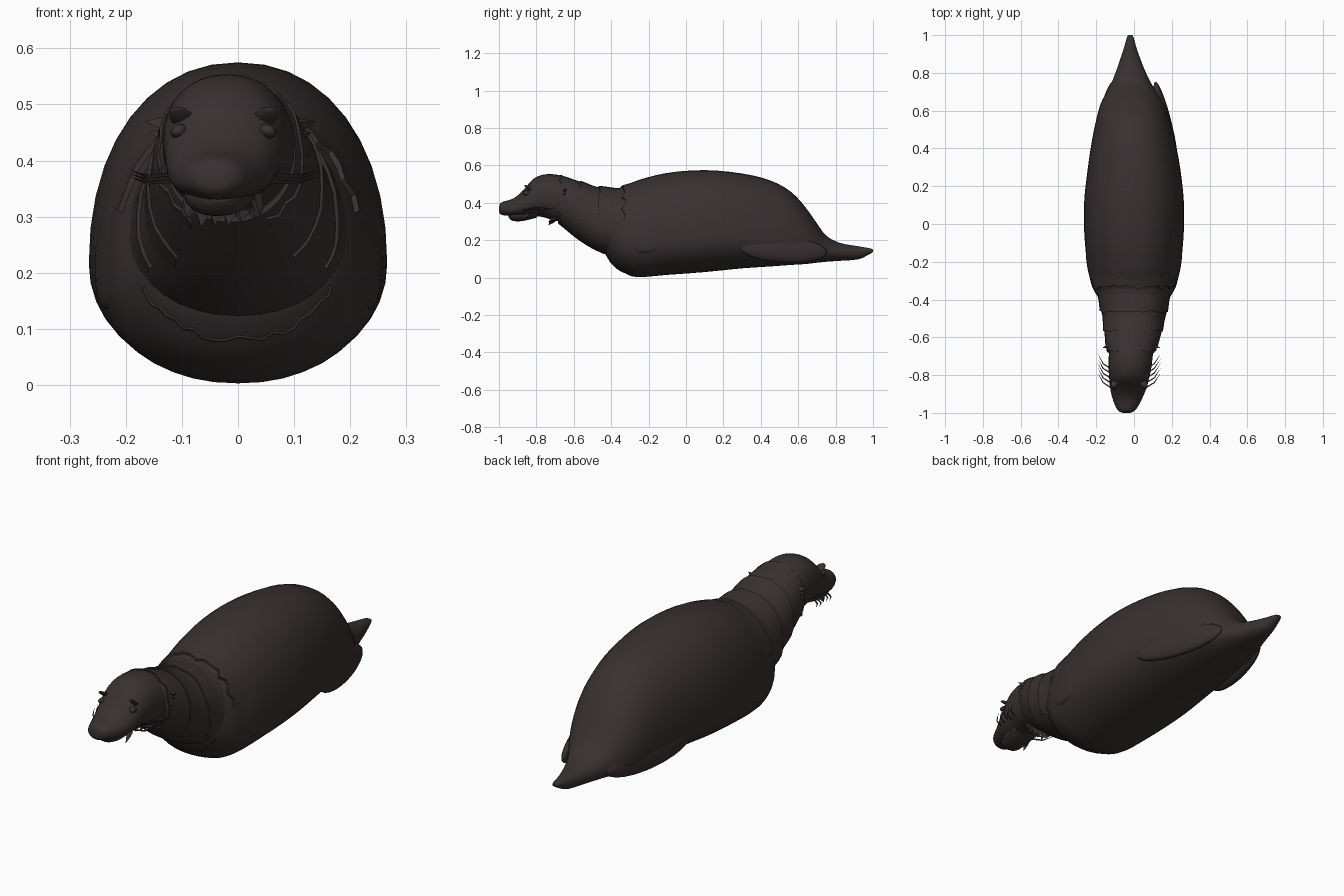
import bpy, bmesh, math, random
from mathutils import Vector

if "Cube" in bpy.data.objects:
    bpy.data.objects.remove(bpy.data.objects["Cube"])

random.seed(4)


def material(name, rgb):
    m = bpy.data.materials.new(name)
    m.diffuse_color = (*rgb, 1)
    m.use_nodes = True
    m.node_tree.nodes["Principled BSDF"].inputs["Base Color"].default_value = m.diffuse_color
    return m


HIDE = material("dark brown hide", (0.040, 0.030, 0.030))


def finish(name, bm, smooth=True, angle=35):
    bmesh.ops.recalc_face_normals(bm, faces=bm.faces)
    me = bpy.data.meshes.new(name)
    bm.to_mesh(me)
    bm.free()
    ob = bpy.data.objects.new(name, me)
    bpy.context.collection.objects.link(ob)
    me.materials.append(HIDE)
    if smooth:
        bpy.ops.object.select_all(action='DESELECT')
        ob.select_set(True)
        bpy.context.view_layer.objects.active = ob
        bpy.ops.object.shade_smooth_by_angle(angle=math.radians(angle))
    return ob


def refine(st, sub=3):
    """Catmull-Rom refinement of the stations."""
    out = []
    for i in range(len(st) - 1):
        p = [st[max(0, min(len(st) - 1, i + k))] for k in (-1, 0, 1, 2)]
        for s in range(sub):
            t = s / sub
            out.append([0.5 * (2 * b + (c - a) * t + (2 * a - 5 * b + 4 * c - d) * t * t
                               + (3 * b - a - 3 * c + d) * t ** 3) for a, b, c, d in zip(*p)])
    return out + [list(st[-1])]


def point(s, a, grow=0.0):
    """Egg-shaped section: s = y, centre x, half width, bottom z, top z, widest fraction."""
    y, cx, hw, zb, zt, f = s
    zm = zb + (zt - zb) * f
    e = 2 / 2.15
    c, n = math.cos(a), math.sin(a)
    x = math.copysign(abs(c) ** e, c) * (hw + grow)
    h = (zt - zm if n > 0 else zm - zb) + grow
    return Vector((cx + x, y, max(0, zm + math.copysign(abs(n) ** e, n) * h)))


def loft(name, st, sides=40, sub=3):
    bm = bmesh.new()
    rings = [[bm.verts.new(point(s, 2 * math.pi * i / sides)) for i in range(sides)]
             for s in refine(st, sub)]
    for r, q in zip(rings, rings[1:]):
        for i in range(sides):
            j = (i + 1) % sides
            bm.faces.new((r[i], r[j], q[j], q[i]))
    bm.faces.new(rings[0])
    bm.faces.new(rings[-1])
    return finish(name, bm)


# Main body with tapering flat tail
BODY = [(-0.435, 0, 0.12, 0.14, 0.38, .4), (-0.42, 0, 0.16, 0.105, 0.44, .4),
        (-0.38, 0, 0.195, 0.055, 0.47, .4), (-0.33, 0, 0.222, 0.025, 0.487, .38),
        (-0.26, 0, 0.238, 0.003, 0.52, .37), (-0.1, 0, 0.26, 0.015, 0.56, .35),
        (0.1, 0, 0.265, 0.03, 0.575, .35), (0.3, 0, 0.244, 0.05, 0.557, .34),
        (0.45, -.003, 0.218, 0.06, 0.52, .32), (0.56, -.006, 0.192, 0.068, 0.46, .31),
        (0.64, -.01, 0.165, 0.073, 0.375, .30), (0.7, -.012, 0.132, 0.08, 0.29, .32),
        (0.75, -.015, 0.103, 0.085, 0.225, .38), (0.82, -.018, 0.073, 0.09, 0.187, .45),
        (0.92, -.02, 0.037, 0.098, 0.168, .5), (0.98, -.02, 0.02, 0.125, 0.158, .5),
        (1.0, -.02, 0.012, 0.138, 0.15, .5)]
loft("body", BODY)

# Neck, its front edge standing slightly proud of the head
NECK = [(-0.685, -.015, 0.118, 0.29, 0.546, .5), (-0.65, -.013, 0.137, 0.262, 0.542, .5),
        (-0.58, -.006, 0.15, 0.205, 0.518, .5), (-0.5, 0, 0.165, 0.155, 0.492, .45),
        (-0.42, 0, 0.184, 0.12, 0.476, .42), (-0.34, 0, 0.2, 0.1, 0.482, .4),
        (-0.25, 0, 0.2, 0.1, 0.48, .4)]
loft("neck", NECK, 32)

# Head and muzzle
HEAD = [(-1.0, -.04, 0.02, 0.35, 0.378, .5), (-0.99, -.04, 0.042, 0.338, 0.4, .5),
        (-0.965, -.038, 0.06, 0.332, 0.41, .45), (-0.92, -.035, 0.08, 0.33, 0.425, .4),
        (-0.87, -.03, 0.096, 0.328, 0.468, .4), (-0.82, -.026, 0.105, 0.328, 0.525, .45),
        (-0.77, -.022, 0.112, 0.325, 0.549, .48), (-0.71, -.018, 0.116, 0.308, 0.553, .5),
        (-0.63, -.012, 0.118, 0.29, 0.535, .5), (-0.55, -.005, 0.12, 0.26, 0.49, .5)]
loft("head", HEAD, 32)

# Lower jaw
loft("jaw", [(-0.95, -.04, 0.03, 0.325, 0.36, .5), (-0.93, -.04, 0.05, 0.305, 0.37, .5),
             (-0.88, -.035, 0.062, 0.302, 0.38, .5), (-0.8, -.03, 0.07, 0.32, 0.39, .5)], 16)


def ellipsoid(name, loc, rad, rot=(0, 0, 0), seg=20, angle=40):
    bm = bmesh.new()
    bmesh.ops.create_uvsphere(bm, u_segments=seg, v_segments=seg // 2, radius=1)
    ob = finish(name, bm, angle=angle)
    ob.location, ob.scale, ob.rotation_euler = loc, rad, rot
    return ob


# Nose pad, a small pentagon
bm = bmesh.new()
ring = [bm.verts.new((-.048 + x, y, z)) for x, y, z in
        ((0, -.99, .39), (.027, -.985, .374), (.022, -.99, .346), (-.022, -.99, .346), (-.027, -.985, .374))]
tip = bm.verts.new((-.048, -1.0, .365))
for i in range(5):
    bm.faces.new((ring[i], ring[(i + 1) % 5], tip))
bm.faces.new(ring)
finish("nose", bm, False)

# Eyes, brows, side flippers and hind skirts, mirrored
for s in (-1, 1):
    ellipsoid("eye", (-.026 + s * .078, -.852, .452), (.016, .022, .013), (0, .3 * s, .4 * s), 12)
    ellipsoid("brow", (-.026 + s * .074, -.838, .476), (.02, .035, .008), (-.6, .4 * s, .3 * s), 12)
    ellipsoid("side_flipper", (s * .222, -.2, .25), (.026, .14, .115), (.25, -.12 * s, -.14 * s), 28)
    ellipsoid("hind_flipper", (s * .168, .52, .15), (.034, .24, .07), (-.06, -.1 * s, .24 * s), 28)


def at(st, y):
    """Section of a station list at position y."""
    for p, q in zip(st, st[1:]):
        if p[0] <= y <= q[0]:
            t = (y - p[0]) / (q[0] - p[0])
            return [a + (b - a) * t for a, b in zip(p, q)]


def fold(name, st, y0, y1, a0, a1, lift, ragged, n=22):
    """Ragged skin fold over part of a loft; its front edge lifts off."""
    bm = bmesh.new()
    rows = []
    for i in range(n + 1):
        a = math.radians(a0 + (a1 - a0) * i / n)
        w = random.uniform(-ragged, ragged)
        sf, sb = at(st, y0 + abs(w)), at(st, y1)
        rows.append([bm.verts.new(p) for p in
                     (point(sf, a, 0), point(sf, a, lift), point(sb, a, -.003))])
    for p, q in zip(rows, rows[1:]):
        for k in (0, 1):
            bm.faces.new((p[k], q[k], q[k + 1], p[k + 1]))
    finish(name, bm, True, 30)


fold("shoulder_fold", BODY, -.35, -.2, 20, 160, .01, .03)
fold("chest_fold", BODY, -.41, -.3, 200, 340, .006, .01)
fold("neck_fold_rear", NECK, -.47, -.36, -30, 210, .007, .012)
fold("neck_fold_front", NECK, -.57, -.48, -50, 230, .006, .008)
fold("hood_edge", NECK, -.68, -.62, -60, 240, .006, .015, 30)


def spike(bm, base, tip, r, mid=None):
    """Thin three-sided spike, optionally bent at a middle point."""
    d = (tip - base).normalized()
    u = d.orthogonal().normalized()
    v = d.cross(u)
    rows = []
    for c, k in ((base, r), (mid or (base + tip) / 2, r * .7)):
        rows.append([bm.verts.new(c + (u * math.cos(t) + v * math.sin(t)) * k)
                     for t in (0, 2.094, 4.189)])
    e = bm.verts.new(tip)
    for i in range(3):
        j = (i + 1) % 3
        bm.faces.new((rows[0][i], rows[0][j], rows[1][j], rows[1][i]))
        bm.faces.new((rows[1][i], rows[1][j], e))


# Whiskers sweeping back from the muzzle
bm = bmesh.new()
for s in (-1, 1):
    for i in range(5):
        y, z = -.87 + .025 * i, .365 + .006 * (i % 3)
        spike(bm, Vector((-.03 + s * .085, y, z)), Vector((-.025 + s * .168, y + .085, z + .006)), .005,
              Vector((-.028 + s * .135, y + .03, z - .004)))
finish("whiskers", bm, False)

# Pointed tufts behind the cheeks and ragged flaps below the chin
bm = bmesh.new()
for s in (-1, 1):
    for z, dx in ((.46, .152), (.44, .145), (.40, .14), (.37, .135)):
        spike(bm, Vector((-.014 + s * .1, -.64, z)),
              Vector((-.014 + s * dx, -.655, z + .01)), .018)
for i in range(6):
    x = -.09 + .024 * i
    spike(bm, Vector((x, -.86 + .02 * (i % 2), .34)),
          Vector((x + random.uniform(-.01, .01), -.89, random.uniform(.295, .312))), .014)
    spike(bm, Vector((x, -.70, .32)), Vector((x, -.735, random.uniform(.28, .3))), .018)
finish("tufts", bm, False)

# Small scar on the back
ellipsoid("back_scar", (.155, .2, .487), (.035, .05, .012), (0, .75, 0), 12)
